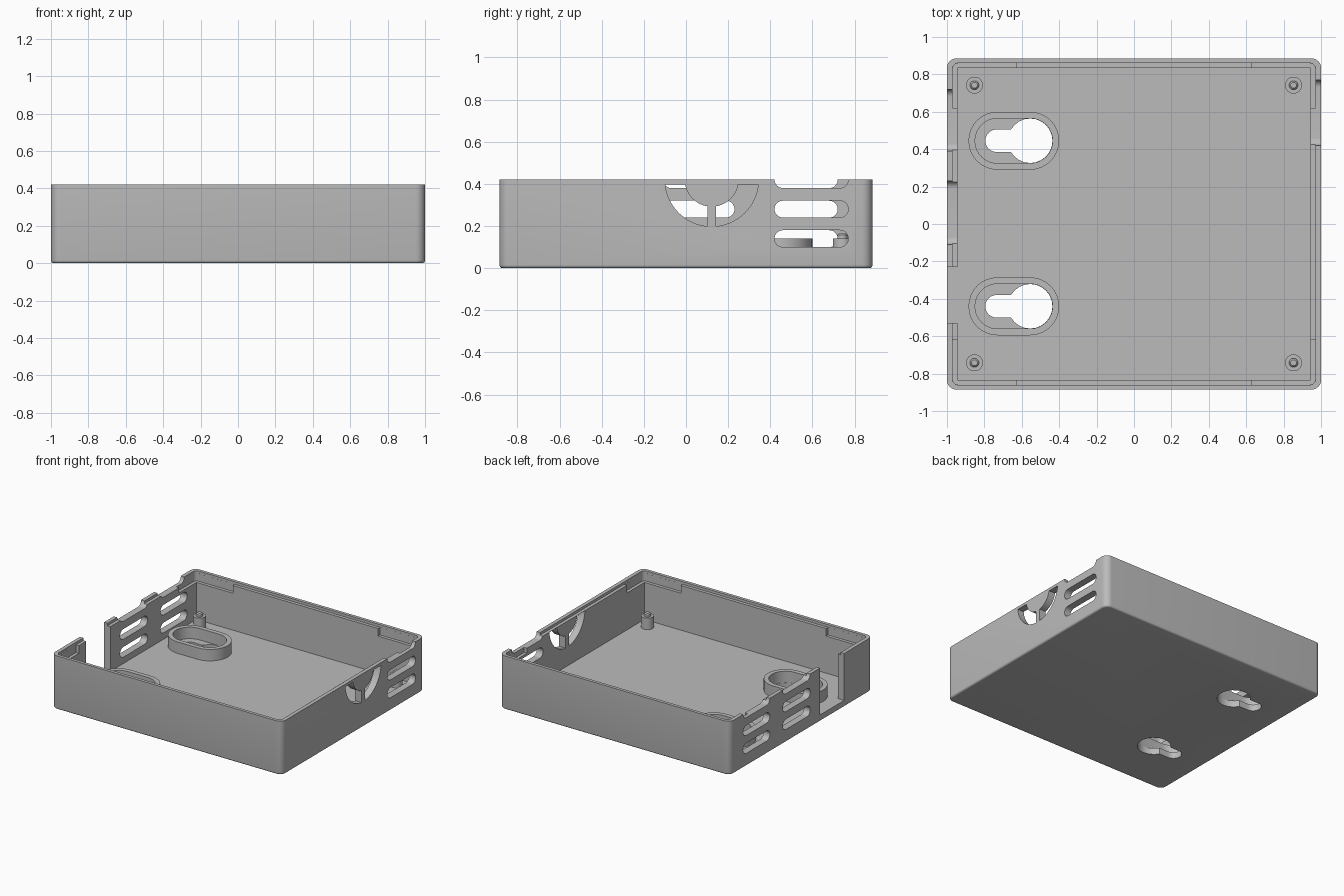
import bpy, bmesh, math

cube = bpy.data.objects.get("Cube")
if cube:
    bpy.data.objects.remove(cube, do_unlink=True)

grey = bpy.data.materials.new("plain_grey")
grey.use_nodes = True
tone = (0.5, 0.5, 0.5, 1)
grey.diffuse_color = tone
grey.node_tree.nodes["Principled BSDF"].inputs["Base Color"].default_value = tone

HX, HY, H, FLOOR = 1.0, 0.885, 0.42, 0.05


def arc(cx, cy, r, a0, a1, n=16):
    angles = [math.radians(a0 + (a1 - a0) * i / n) for i in range(n + 1)]
    return [(cx + r * math.cos(a), cy + r * math.sin(a)) for a in angles]


def stadium(a, b, c, r):
    """Long round-ended outline from a to b at height c."""
    return arc(b, c, r, -90, 90) + arc(a, c, r, 90, 270)


def rounded(hx, hy, r):
    pts = []
    for i, (sx, sy) in enumerate([(1, 1), (-1, 1), (-1, -1), (1, -1)]):
        pts += arc(sx * (hx - r), sy * (hy - r), r, 90 * i, 90 * i + 90, 8)
    return pts


def rect(x0, x1, y0, y1):
    return [(x0, y0), (x1, y0), (x1, y1), (x0, y1)]


def prism(name, pts, lo, hi, axis="z", fillet=0):
    """Extrude an outline along z, or a (y, z) outline along x."""
    bm = bmesh.new()
    place = (lambda p: (p[0], p[1], lo)) if axis == "z" else (lambda p: (lo, p[0], p[1]))
    face = bm.faces.new([bm.verts.new(place(p)) for p in pts])
    base = list(face.edges)
    top = bmesh.ops.extrude_face_region(bm, geom=[face], use_keep_orig=True)
    verts = [g for g in top["geom"] if isinstance(g, bmesh.types.BMVert)]
    d = hi - lo
    bmesh.ops.translate(bm, verts=verts, vec=(0, 0, d) if axis == "z" else (d, 0, 0))
    if fillet:
        bmesh.ops.bevel(bm, geom=base, offset=fillet, segments=4, profile=0.5, affect="EDGES")
    bmesh.ops.recalc_face_normals(bm, faces=bm.faces)
    mesh = bpy.data.meshes.new(name)
    bm.to_mesh(mesh)
    bm.free()
    mesh.materials.append(grey)
    ob = bpy.data.objects.new(name, mesh)
    bpy.context.collection.objects.link(ob)
    return ob


def combine(target, tool, op="DIFFERENCE"):
    mod = target.modifiers.new("cut", "BOOLEAN")
    mod.operation, mod.solver, mod.object = op, "EXACT", tool
    bpy.context.view_layer.objects.active = target
    bpy.ops.object.modifier_apply(modifier=mod.name)
    bpy.data.objects.remove(tool, do_unlink=True)


def smooth(ob):
    bpy.ops.object.select_all(action="DESELECT")
    ob.select_set(True)
    bpy.context.view_layer.objects.active = ob
    bpy.ops.object.shade_smooth_by_angle(angle=math.radians(30))


# Open tray with a thin outer lip and an inner ledge
tray = prism("tray", rounded(HX, HY, 0.05), 0, H, fillet=0.015)
combine(tray, prism("cavity", rect(-0.945, 0.945, -0.835, 0.835), FLOOR, 0.6))
combine(tray, prism("lip_cut", rounded(0.97, 0.86, 0.03), 0.4, 0.7))

# Ledge drops lower at each corner
for sx in (-1, 1):
    for sy in (-1, 1):
        outline = rect(0.63, 0.9695, 0.62, 0.8595)
        outline[2:3] = arc(0.9395, 0.8295, 0.03, 0, 90, 8)
        combine(tray, prism("corner_cut", [(sx * x, sy * y) for x, y in outline], 0.34, 0.65))

# Keyhole mounts: raised collar, pocket and hole through the floor
for y in (0.445, -0.44):
    combine(tray, prism("collar", stadium(-0.73, -0.555, y, 0.155), 0.03, 0.14), "UNION")
    combine(tray, prism("pocket", stadium(-0.73, -0.555, y, 0.12), FLOOR, 0.3))
    combine(tray, prism("keyhole_round", arc(-0.555, y, 0.119, 0, 345, 23), -0.1, 0.25))
    combine(tray, prism("keyhole_neck", stadium(-0.735, -0.6, y, 0.06), -0.12, 0.22))

# Vent slots; the top row is open at the rim
for x0, x1, ya, yb in [(0.9, 1.1, 0.42, 0.77), (-1.1, -0.9, 0.39, 0.72), (-1.1, -0.9, -0.11, 0.23)]:
    for z in (0.14, 0.28, 0.42):
        combine(tray, prism("vent_cut", stadium(ya + 0.04, yb - 0.04, z, 0.04), x0, x1, "x"))

# Cable notch in the side wall
combine(tray, prism("notch_cut", rect(-0.53, -0.23, 0.052, 0.6), -1.1, -0.9, "x"))

# Half-ring opening split by a central bar
CY, R_OUT, R_IN, BAR, DROP = 0.122, 0.222, 0.128, 0.021, 0.022
for s in (-1, 1):
    def span(r):
        return math.degrees(math.asin(DROP / r)), math.degrees(math.acos(BAR / r))
    a0, a1 = span(R_OUT)
    b0, b1 = span(R_IN)
    ring = arc(0, 0, R_OUT, -a0, -a1) + arc(0, 0, R_IN, -b1, -b0)
    combine(tray, prism("ring_cut", [(CY + s * y, H + z) for y, z in ring], 0.9, 1.1, "x"))
smooth(tray)

# Corner posts with locating pins
for side, sx in (("left", 1), ("right", -1)):
    for end, sy in (("front", -1), ("back", 1)):
        x, y = sx * 0.853, sy * 0.742
        post = prism(f"{end}_{side}_post", arc(x, y, 0.045, 0, 348.75, 31), 0.04, 0.14)
        pin = prism(f"{end}_{side}_pin", arc(x, y, 0.024, 0, 345, 23), 0.13, 0.165)
        bm = bmesh.new()
        bm.from_mesh(pin.data)
        rim = [e for e in bm.edges if all(v.co.z > 0.16 for v in e.verts)]
        bmesh.ops.bevel(bm, geom=rim, offset=0.008, segments=1, affect="EDGES")
        bm.to_mesh(pin.data)
        bm.free()
        smooth(post)
        smooth(pin)
